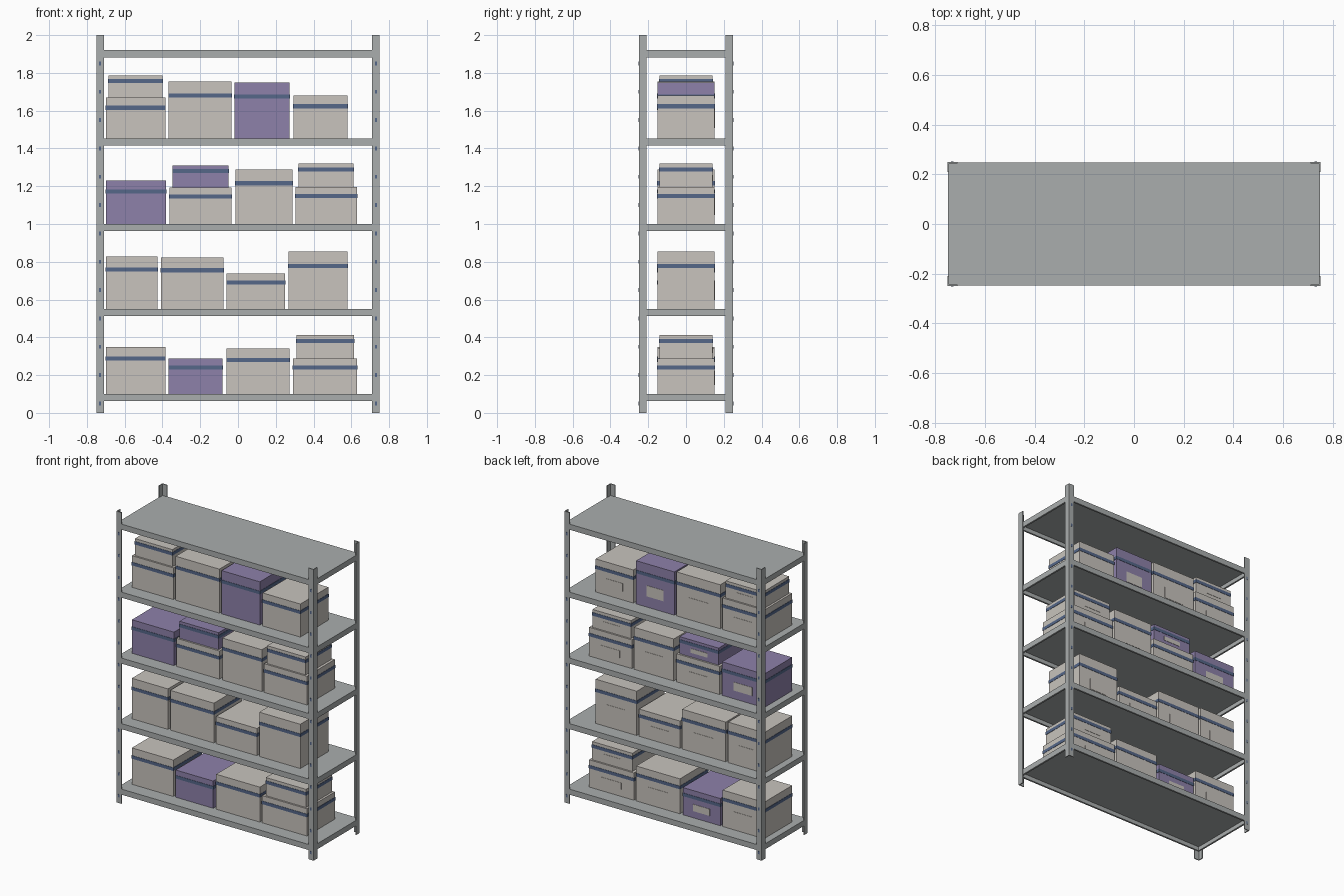
import bpy
import bmesh
from mathutils import Matrix

cube = bpy.data.objects.get("Cube")
if cube:
    bpy.data.objects.remove(cube, do_unlink=True)


def material(name, rgb):
    mat = bpy.data.materials.new(name)
    mat.use_nodes = True
    colour = (*rgb, 1)
    mat.diffuse_color = colour
    mat.node_tree.nodes["Principled BSDF"].inputs["Base Color"].default_value = colour
    return mat


STEEL = material("grey steel", (0.40, 0.42, 0.42))
CARD = material("beige cardboard", (0.58, 0.55, 0.51))
PURPLE = material("purple cardboard", (0.27, 0.22, 0.40))
BLUE = material("blue tape", (0.09, 0.135, 0.25))


def finish(name, bm, mat):
    bmesh.ops.recalc_face_normals(bm, faces=bm.faces)
    mesh = bpy.data.meshes.new(name)
    bm.to_mesh(mesh)
    bm.free()
    mesh.materials.append(mat)
    obj = bpy.data.objects.new(name, mesh)
    bpy.context.collection.objects.link(obj)
    return obj


def add_block(bm, lo, hi):
    size = [b - a for a, b in zip(lo, hi)]
    mid = [(a + b) / 2 for a, b in zip(lo, hi)]
    bmesh.ops.create_cube(bm, size=1, matrix=Matrix.Translation(mid) @ Matrix.Diagonal((*size, 1)))


def block(name, lo, hi, mat):
    bm = bmesh.new()
    add_block(bm, lo, hi)
    return finish(name, bm, mat)


HX, HY = 0.75, 0.25     # half width and half depth of the rack
LEG, WALL = 0.04, 0.006  # angle-iron leg width and thickness

# Angle-iron corner posts with a row of slots
for sx, side in ((1, "left"), (-1, "right")):
    for sy, end in ((-1, "front"), (1, "back")):
        bm = bmesh.new()
        outline = [(0, 0), (LEG, 0), (LEG, WALL), (WALL, WALL), (WALL, LEG), (0, LEG)]
        verts = [bm.verts.new((sx * (HX - u), sy * (HY - v), 0)) for u, v in outline]
        face = bm.faces.new(verts)
        top = bmesh.ops.extrude_face_region(bm, geom=[face])["geom"]
        bmesh.ops.translate(bm, vec=(0, 0, 2),
                            verts=[v for v in top if isinstance(v, bmesh.types.BMVert)])
        finish(f"{end}_{side}_post", bm, STEEL)

        bm = bmesh.new()
        x, y = sx * (HX - LEG / 2), sy * HY
        for i in range(13):
            z = 0.05 + 0.15 * i
            add_block(bm, (x - 0.005, y - 0.002, z - 0.01), (x + 0.005, y + 0.002, z + 0.01))
        finish(f"{end}_{side}_post_slots", bm, BLUE)

# Shelves: thin panel carried on a rim of four beams
SHELF_TOPS = (0.10, 0.55, 1.00, 1.453, 1.92)
RX, RY, BEAM = HX - 0.002, HY - 0.002, 0.012
for n, z in enumerate(SHELF_TOPS, 1):
    bm = bmesh.new()
    low = z - 0.038
    add_block(bm, (-RX, -RY, z - 0.01), (RX, RY, z))
    for s in (-1, 1):
        y0, y1 = sorted((s * RY, s * (RY - BEAM)))
        add_block(bm, (-RX, y0, low), (RX, y1, z - 0.01))
        x0, x1 = sorted((s * RX, s * (RX - BEAM)))
        add_block(bm, (x0, BEAM - RY, low), (x1, RY - BEAM, z - 0.01))
    finish(f"shelf_{n}", bm, STEEL)


# Storage box with a band of tape and a label on its back
def storage_box(name, x0, x1, z0, z1, mat, depth=0.152):
    h, mid, w = z1 - z0, (x0 + x1) / 2, x1 - x0
    block(name, (x0, -depth, z0), (x1, depth, z1), mat)
    t, band = 0.002, z0 + 0.75 * h
    block(name + "_tape", (x0 - t, -depth - t, band - 0.011),
          (x1 + t, depth + t, band + 0.011), BLUE)
    block(name + "_label", (mid - 0.22 * w, depth - t, z0 + 0.25 * h),
          (mid + 0.22 * w, depth + t, z0 + 0.5 * h), CARD)


# Each row: (x start, x end, top height, colour) and boxes stacked on one below
C, P = CARD, PURPLE
ROWS = [
    [(-0.70, -0.385, 0.35, C), (-0.367, -0.082, 0.287, P),
     (-0.06, 0.272, 0.34, C), (0.29, 0.63, 0.287, C)],
    [(-0.70, -0.426, 0.828, C), (-0.408, -0.077, 0.823, C),
     (-0.06, 0.25, 0.737, C), (0.268, 0.58, 0.854, C)],
    [(-0.70, -0.38, 1.23, P), (-0.362, -0.035, 1.193, C),
     (-0.013, 0.288, 1.288, C), (0.305, 0.63, 1.197, C)],
    [(-0.70, -0.385, 1.67, C), (-0.367, -0.035, 1.755, C),
     (-0.018, 0.272, 1.75, P), (0.294, 0.58, 1.68, C)],
]
STACKED = {
    (0, 3): (0.31, 0.615, 0.412, C),
    (2, 1): (-0.346, -0.05, 1.31, P),
    (2, 3): (0.32, 0.612, 1.32, C),
    (3, 0): (-0.685, -0.40, 1.787, C),
}
for r, row in enumerate(ROWS):
    for i, (x0, x1, top, mat) in enumerate(row):
        name = f"box_{r + 1}_{i + 1}"
        storage_box(name, x0, x1, SHELF_TOPS[r], top, mat)
        if (r, i) in STACKED:
            a, b, upper, upper_mat = STACKED[r, i]
            storage_box(name + "_upper", a, b, top, upper, upper_mat, 0.14)
